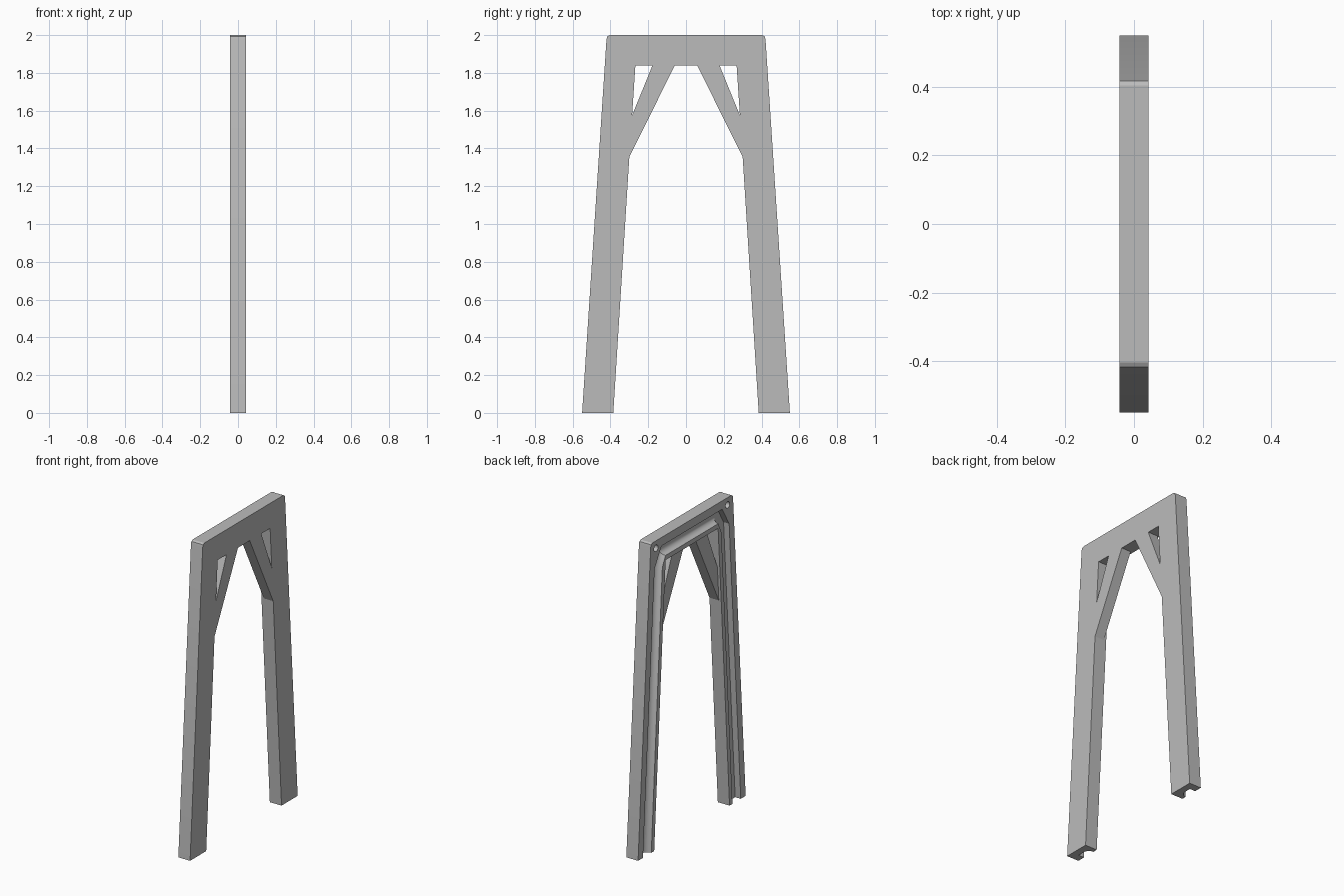
import bpy, bmesh, math

cube = bpy.data.objects.get("Cube")
if cube:
    bpy.data.objects.remove(cube, do_unlink=True)

HALF = 0.042      # half thickness of the frame
FLOOR = -0.002    # depth of the channel floor

grey = bpy.data.materials.new("light_grey")
grey.use_nodes = True
colour = (0.5, 0.5, 0.5, 1)
grey.diffuse_color = colour
grey.node_tree.nodes["Principled BSDF"].inputs["Base Color"].default_value = colour


def loft(name, rings, closed_ends=True):
    """Skin matching rings of points into a solid."""
    bm = bmesh.new()
    rows = [[bm.verts.new(p) for p in ring] for ring in rings]
    n = len(rows[0])
    for a, b in zip(rows, rows[1:]):
        for i in range(n):
            j = (i + 1) % n
            bm.faces.new((a[i], a[j], b[j], b[i]))
    bm.faces.new(rows[0])
    bm.faces.new(rows[-1])
    bmesh.ops.recalc_face_normals(bm, faces=bm.faces)
    mesh = bpy.data.meshes.new(name)
    bm.to_mesh(mesh)
    bm.free()
    mesh.materials.append(grey)
    obj = bpy.data.objects.new(name, mesh)
    bpy.context.collection.objects.link(obj)
    return obj


def prism(name, outline, x0, x1):
    return loft(name, [[(x, y, z) for y, z in outline] for x in (x0, x1)])


def mirrored(path):
    """Continue a half path over to the other side."""
    return path + [(-y, z) for y, z in reversed(path)]


def cut(target, cutter):
    mod = target.modifiers.new(cutter.name, 'BOOLEAN')
    mod.operation = 'DIFFERENCE'
    mod.solver = 'EXACT'
    mod.object = cutter
    bpy.context.view_layer.objects.active = target
    bpy.ops.object.modifier_apply(modifier=mod.name)
    bpy.data.objects.remove(cutter, do_unlink=True)


# Two splayed legs joined by the top beam
outer = [(0.55, 0), (0.421, 1.977), (0.417, 1.993), (0.404, 2.0)]
inner = [(0.385, 0), (0.30, 1.355), (0.268, 1.838)]
frame = prism("arch_frame", mirrored(outer) + mirrored(inner)[::-1], -HALF, HALF)

# Channel in the hidden side: straight outer wall, rounded inner wall
inner_path = mirrored([(0.418, -0.05), (0.302, 1.80), (0.27, 1.868)])
outer_path = mirrored([(0.503, -0.05), (0.381, 1.825), (0.31, 1.945)])
section = [(0, -0.06)]
for k in range(7):
    a = math.pi / 2 * k / 6
    section.append((0.45 * (1 - math.cos(a)), -HALF + (FLOOR + HALF) * math.sin(a)))
section += [(1, FLOOR), (1, -0.06)]
rings = [[(x, p[0] + t * (q[0] - p[0]), p[1] + t * (q[1] - p[1])) for t, x in section]
         for p, q in zip(inner_path, outer_path)]
cut(frame, loft("channel_cutter", rings))

# Blind round holes in the upper corners
for side in (1, -1):
    circle = [(side * 0.366 + 0.021 * math.cos(math.tau * i / 24),
               1.952 + 0.021 * math.sin(math.tau * i / 24)) for i in range(24)]
    cut(frame, prism("hole_cutter", circle, -0.06, FLOOR))

# Thinner diagonal braces under the beam
for side, label in ((1, "back"), (-1, "front")):
    brace = [(0.30, 1.355), (0.2855, 1.575), (0.178, 1.838), (0.06, 1.838)]
    prism(label + "_brace", [(side * y, z) for y, z in brace], -0.025, HALF)

# Smooth the rounded channel wall, keep the edges sharp
bpy.ops.object.select_all(action='DESELECT')
frame.select_set(True)
bpy.context.view_layer.objects.active = frame
bpy.ops.object.shade_smooth_by_angle(angle=math.radians(25))
